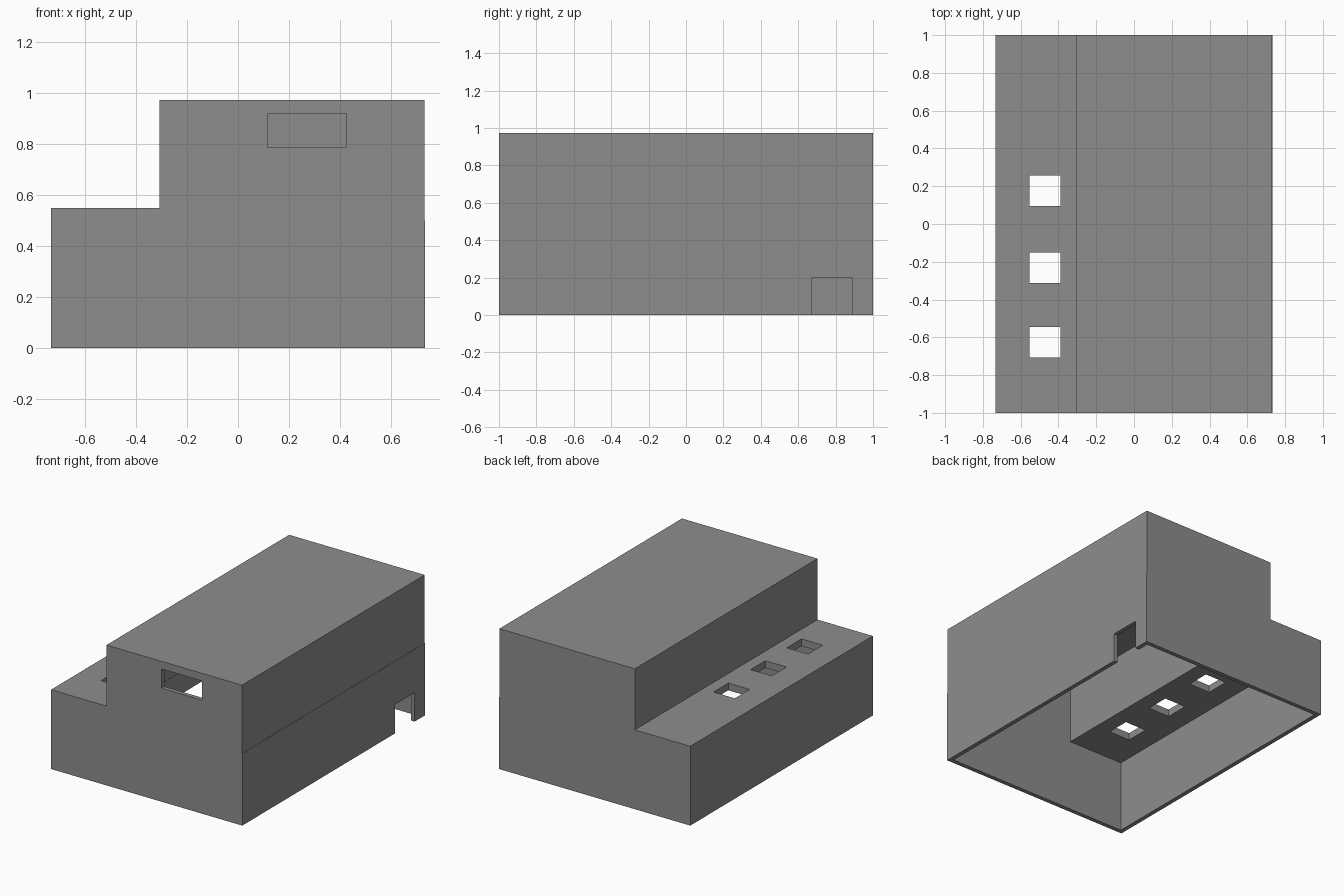
import bpy
import bmesh

if "Cube" in bpy.data.objects:
    bpy.data.objects.remove(bpy.data.objects["Cube"])

grey = bpy.data.materials.new("grey")
grey.diffuse_color = (0.27, 0.27, 0.27, 1)
grey.use_nodes = True
grey.node_tree.nodes["Principled BSDF"].inputs["Base Color"].default_value = grey.diffuse_color


def prism(name, profile, y0, y1):
    """Extrude an x-z profile from y0 to y1."""
    bm = bmesh.new()
    face = bm.faces.new([bm.verts.new((x, y0, z)) for x, z in profile])
    out = bmesh.ops.extrude_face_region(bm, geom=[face])
    moved = [v for v in out["geom"] if isinstance(v, bmesh.types.BMVert)]
    bmesh.ops.translate(bm, verts=moved, vec=(0, y1 - y0, 0))
    bmesh.ops.recalc_face_normals(bm, faces=bm.faces)
    mesh = bpy.data.meshes.new(name)
    bm.to_mesh(mesh)
    bm.free()
    mesh.materials.append(grey)
    obj = bpy.data.objects.new(name, mesh)
    bpy.context.collection.objects.link(obj)
    return obj


def box(name, x0, x1, y0, y1, z0, z1):
    return prism(name, [(x0, z0), (x1, z0), (x1, z1), (x0, z1)], y0, y1)


def cut(target, cutter):
    mod = target.modifiers.new(cutter.name, 'BOOLEAN')
    mod.operation = 'DIFFERENCE'
    mod.solver = 'EXACT'
    mod.object = cutter
    cutter.hide_render = True
    cutter.display_type = 'WIRE'
    cutter.hide_set(True)


W, STEP, LOW, TOP, FLOOR, T = 0.733, -0.308, 0.55, 0.973, 0.5, 0.03

# Stepped building shell, with a fine ledge where the storeys meet
shell = prism("building_shell", [
    (-W, 0), (W, 0), (W, FLOOR), (W - 0.002, FLOOR),
    (W - 0.002, TOP), (STEP, TOP), (STEP, LOW), (-W, LOW)], -1, 1)

# Hollow interior, open at the bottom
cut(shell, prism("interior_cutter", [
    (-W + T, -0.1), (W - T, -0.1), (W - T, TOP - 0.05),
    (STEP + T, TOP - 0.05), (STEP + T, FLOOR), (-W + T, FLOOR)],
    -1 + T, 1 - T))

# Front window
cut(shell, box("window_cutter", 0.115, 0.423, -1.1, -0.9, 0.787, 0.92))

# Side doorway
cut(shell, box("door_cutter", 0.6, 0.85, 0.674, 0.888, -0.05, 0.2))

# Three skylights in the lower roof
for i, y in enumerate((-0.627, -0.231, 0.175)):
    cut(shell, box(f"skylight_cutter_{i + 1}", -0.553, -0.39,
                   y - 0.081, y + 0.081, 0.4, 0.65))
